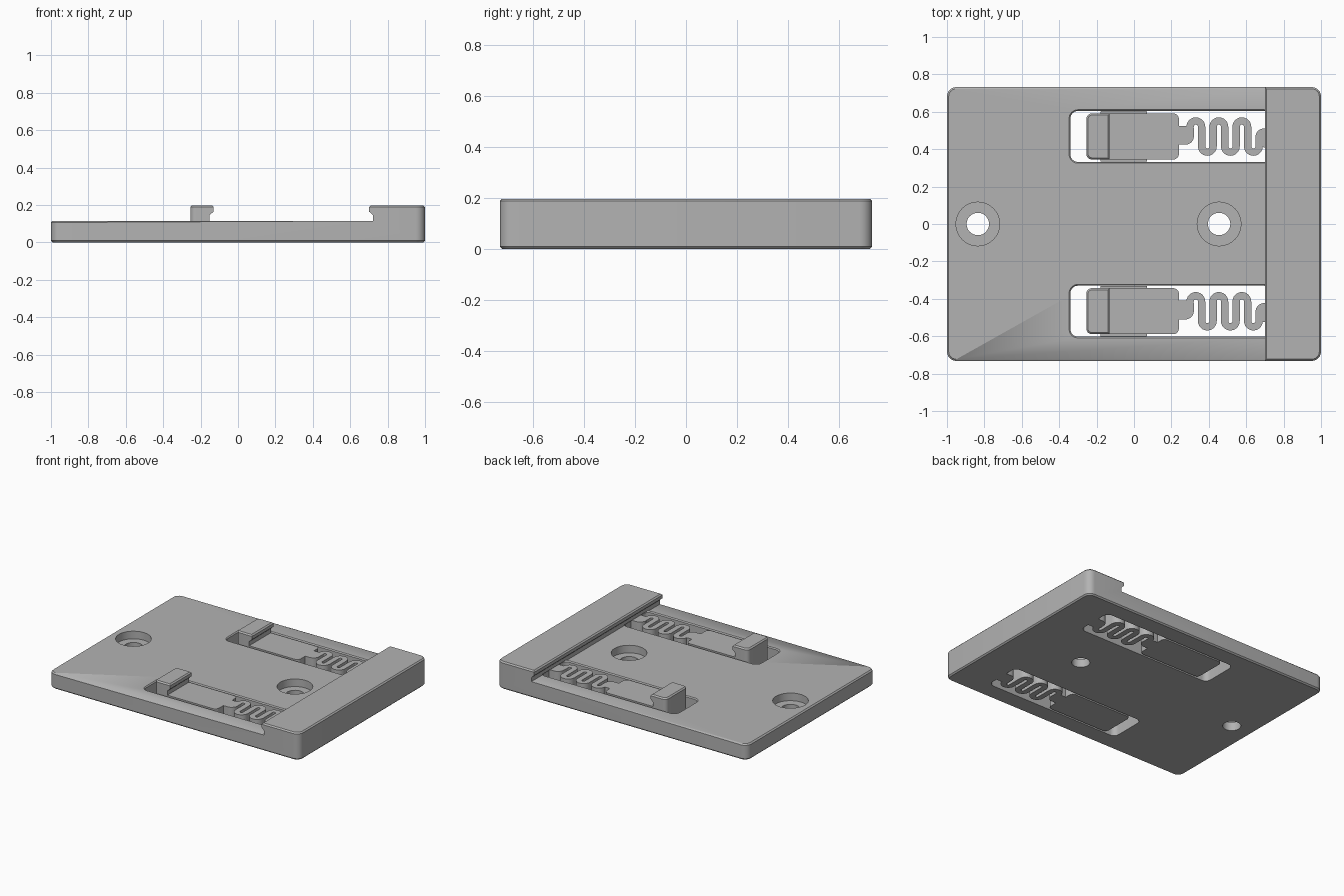
import bpy, bmesh, math
from math import pi, cos, sin

if "Cube" in bpy.data.objects:
    bpy.data.objects.remove(bpy.data.objects["Cube"])

T, H = 0.115, 0.197          # plate top, overall height
W = 0.732                    # half depth of the plate

grey = bpy.data.materials.new("grey_plastic")
grey.use_nodes = True
grey.diffuse_color = (0.45, 0.45, 0.45, 1)
grey.node_tree.nodes["Principled BSDF"].inputs["Base Color"].default_value = (0.45, 0.45, 0.45, 1)


def make(name, bm):
    bmesh.ops.recalc_face_normals(bm, faces=bm.faces)
    mesh = bpy.data.meshes.new(name)
    bm.to_mesh(mesh)
    bm.free()
    mesh.materials.append(grey)
    ob = bpy.data.objects.new(name, mesh)
    bpy.context.collection.objects.link(ob)
    return ob


def activate(ob):
    bpy.ops.object.select_all(action='DESELECT')
    ob.select_set(True)
    bpy.context.view_layer.objects.active = ob


def combine(ob, other, operation):
    """Apply a boolean and discard the helper."""
    mod = ob.modifiers.new("bool", 'BOOLEAN')
    mod.object, mod.operation, mod.solver = other, operation, 'EXACT'
    activate(ob)
    bpy.ops.object.modifier_apply(modifier=mod.name)
    bpy.data.objects.remove(other)


def rounded(x0, x1, y0, y1, r, n=8):
    """Outline of a rounded rectangle."""
    corners = [(x1 - r, y1 - r), (x0 + r, y1 - r), (x0 + r, y0 + r), (x1 - r, y0 + r)]
    return [(cx + r * cos(a), cy + r * sin(a))
            for q, (cx, cy) in enumerate(corners)
            for a in [(q + i / n) * pi / 2 for i in range(n + 1)]]


def loft(name, rings):
    """Solid through (outline, z) rings with equal point counts."""
    bm = bmesh.new()
    loops = [[bm.verts.new((x, y, z)) for x, y in pts] for pts, z in rings]
    n = len(loops[0])
    for lo, hi in zip(loops, loops[1:]):
        for i in range(n):
            j = (i + 1) % n
            bm.faces.new((lo[i], lo[j], hi[j], hi[i]))
    bm.faces.new(loops[0])
    bm.faces.new(loops[-1])
    bmesh.ops.remove_doubles(bm, verts=bm.verts, dist=1e-5)
    return make(name, bm)


def profile_block(name, profile, y0, y1, radius, levels, chamfer, step_x):
    """Side profile run along y, with rounded ends and chamfered rims."""
    bm = bmesh.new()
    side = bm.faces.new([bm.verts.new((x, y0, z)) for x, z in profile])
    res = bmesh.ops.extrude_face_region(bm, geom=[side])
    for v in res["geom"]:
        if isinstance(v, bmesh.types.BMVert):
            v.co.y = y1
    ends = (min(p[0] for p in profile), max(p[0] for p in profile))

    def on(e, axis, value):
        return all(abs(v.co[axis] - value) < 1e-4 for v in e.verts)

    upright = [e for e in bm.edges if any(on(e, 0, x) for x in ends)
               and abs(e.verts[0].co.z - e.verts[1].co.z) > 0.01]
    bmesh.ops.bevel(bm, geom=upright, offset=radius, segments=6, profile=0.5, affect='EDGES')
    rims = [e for e in bm.edges if any(on(e, 2, z) for z in levels)
            and not (on(e, 0, step_x) and on(e, 2, T))]
    bmesh.ops.bevel(bm, geom=rims, offset=chamfer, segments=1, profile=0.5, affect='EDGES')
    return make(name, bm)


# Base plate with the overhanging fixed jaw
plate = profile_block(
    "base_plate",
    [(-1, 0), (1, 0), (1, H), (0.70, H), (0.70, 0.165), (0.722, 0.145), (0.722, T), (-1, T)],
    -W, W, 0.05, (0, T, H), 0.009, 0.722)

# Counterbored screw holes
for hx in (-0.835, 0.455):
    for r, z0 in ((0.06, -0.1), (0.117, 0.06)):
        ring = rounded(hx - r, hx + r, -r, r, r)
        combine(plate, loft("hole_cutter", [(ring, z0), (ring, 0.3)]), 'DIFFERENCE')


def spring_outline(dy):
    """Meandering ribbon of constant width."""
    pitch, half = 0.0615, 0.0195
    path = [(0.30, 0.475)]
    for k in range(6):
        cx, up = 0.3307 + k * pitch, 1 if k % 2 == 0 else -1
        cy = 0.52 if up > 0 else 0.415
        for i in range(13):
            a = pi * (1 - i / 12)
            path.append((cx + pitch / 2 * cos(a), cy + up * pitch / 2 * sin(a)))
    path.append((path[-1][0], 0.46))
    left, right = [], []
    for i, (x, y) in enumerate(path):
        ax, ay = path[max(i - 1, 0)]
        bx, by = path[min(i + 1, len(path) - 1)]
        d = math.hypot(bx - ax, by - ay)
        nx, ny = -(by - ay) / d * half, (bx - ax) / d * half
        left.append((x + nx, y + ny + dy))
        right.append((x - nx, y - ny + dy))
    return left + right[::-1]


for side, dy in (("back", 0), ("front", -0.934)):
    # Slot with a chamfered upper rim
    def slot(g):
        return rounded(-0.34 - g, 0.735 + g, 0.332 + dy - g, 0.604 + dy + g, 0.04 + g)
    combine(plate, loft("slot_cutter", [(slot(0), -0.1), (slot(0), T - 0.007), (slot(0.012), T + 0.005)]),
            'DIFFERENCE')

    # Sliding clip with hooked jaw
    profile_block(
        side + "_sliding_clip",
        [(-0.255, 0), (0.24, 0), (0.24, T), (-0.152, T), (-0.152, 0.145), (-0.13, 0.165), (-0.13, H), (-0.255, H)],
        0.345 + dy, 0.591 + dy, 0.03, (H,), 0.009, -0.152)

    # Guide tongues either side of the clip
    tongue = rounded(-0.18, 0.07, 0.333 + dy, 0.603 + dy, 0.004, 2)
    loft(side + "_guide_tongues", [(tongue, 0.04), (tongue, 0.08)])

    # Flat spring with thick necks at both ends
    band = spring_outline(dy)
    spring = loft(side + "_spring", [(band, 0), (band, T)])
    for x0, x1, y0, y1 in ((0.20, 0.32, 0.424, 0.525), (0.65, 0.78, 0.41, 0.511)):
        neck = rounded(x0, x1, y0 + dy, y1 + dy, 0.045)
        combine(spring, loft("neck", [(neck, 0), (neck, T)]), 'UNION')

for ob in list(bpy.context.scene.objects):
    if ob.type == 'MESH' and grey.name in ob.data.materials:
        activate(ob)
        bpy.ops.object.shade_smooth_by_angle(angle=math.radians(30))
